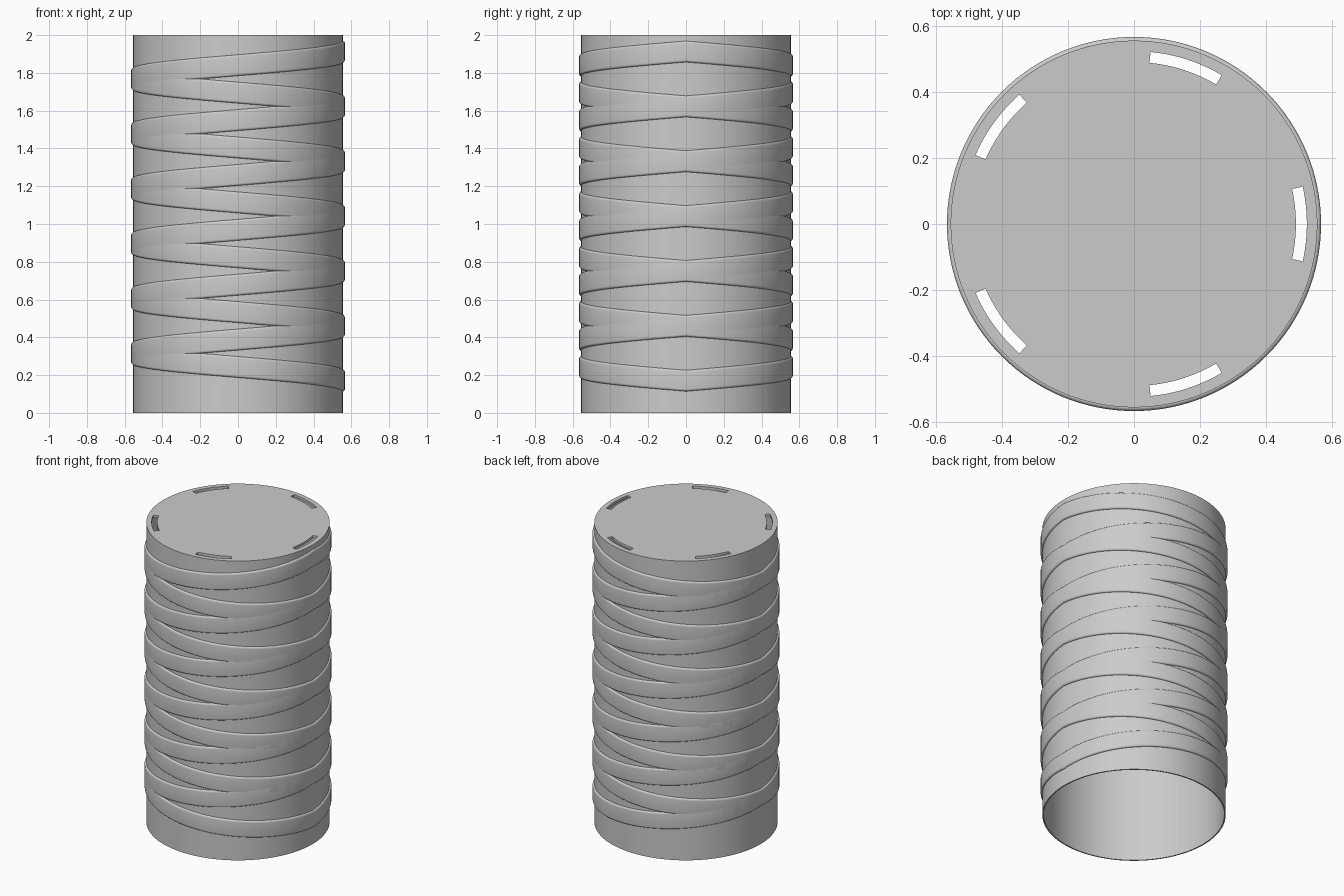
import bpy
import bmesh
from math import sin, cos, pi, radians

if "Cube" in bpy.data.objects:
    bpy.data.objects.remove(bpy.data.objects["Cube"])

SEGS = 128            # sides around the cylinder
R_BODY, R_INNER, R_RIDGE = 0.555, 0.547, 0.566
HEIGHT, CAP = 2.0, 0.016
PITCH, TURNS, Z_START = 0.2905, 6, 0.17

grey = bpy.data.materials.new("plain grey")
grey.use_nodes = True
colour = (0.6, 0.6, 0.6, 1)
grey.diffuse_color = colour
grey.node_tree.nodes["Principled BSDF"].inputs["Base Color"].default_value = colour


def make_object(name, bm):
    bmesh.ops.recalc_face_normals(bm, faces=bm.faces[:])
    mesh = bpy.data.meshes.new(name)
    bm.to_mesh(mesh)
    bm.free()
    obj = bpy.data.objects.new(name, mesh)
    bpy.context.collection.objects.link(obj)
    mesh.materials.append(grey)
    return obj


def activate(obj):
    bpy.ops.object.select_all(action="DESELECT")
    obj.select_set(True)
    bpy.context.view_layer.objects.active = obj


def prism(bm, outline, z0, z1):
    """Extrude a flat outline from z0 to z1."""
    low = [bm.verts.new((x, y, z0)) for x, y in outline]
    high = [bm.verts.new((x, y, z1)) for x, y in outline]
    bm.faces.new(low[::-1])
    bm.faces.new(high)
    n = len(outline)
    for i in range(n):
        j = (i + 1) % n
        bm.faces.new((low[i], low[j], high[j], high[i]))


def arc(radius, start, end, steps):
    angles = [start + (end - start) * i / steps for i in range(steps + 1)]
    return [(radius * cos(a), radius * sin(a)) for a in angles]


def cut(target, cutter):
    mod = target.modifiers.new("cut", "BOOLEAN")
    mod.operation = "DIFFERENCE"
    mod.solver = "EXACT"
    mod.object = cutter
    cutter.hide_render = True
    activate(target)
    bpy.ops.object.modifier_apply(modifier=mod.name)
    bpy.data.objects.remove(cutter)


def smooth(obj):
    activate(obj)
    bpy.ops.object.shade_smooth_by_angle(angle=radians(35))


# Sleeve: thin wall, closed top, open bottom
bm = bmesh.new()
prism(bm, arc(R_BODY, 0, 2 * pi, SEGS)[:-1], 0, HEIGHT)
sleeve = make_object("sleeve", bm)

bm = bmesh.new()
prism(bm, arc(R_INNER, 0, 2 * pi, SEGS)[:-1], -0.1, HEIGHT - CAP)
cut(sleeve, make_object("hollow_cutter", bm))

# Five curved slots through the top
bm = bmesh.new()
half = radians(12.5)
for k in range(5):
    mid = k * 2 * pi / 5
    outline = arc(0.523, mid - half, mid + half, 12) + arc(0.49, mid + half, mid - half, 12)
    prism(bm, outline, HEIGHT - 0.1, HEIGHT + 0.1)
cut(sleeve, make_object("slot_cutter", bm))
smooth(sleeve)

# Spiral ridge: rounded section swept up the wall
shoulder = [(R_BODY + (R_RIDGE - R_BODY) * sin(t), 0.043 + 0.013 * cos(t))
            for t in (i * pi / 10 for i in range(6))]
section = [(R_BODY - 0.004, 0.056)] + shoulder
section += [(r, -z) for r, z in reversed(section)]

bm = bmesh.new()
rings = []
for i in range(TURNS * SEGS + 1):
    a = 2 * pi * i / SEGS
    lift = Z_START + PITCH * i / SEGS
    rings.append([bm.verts.new((r * cos(a), r * sin(a), lift + z)) for r, z in section])
for p, q in zip(rings, rings[1:]):
    for i in range(len(section)):
        j = (i + 1) % len(section)
        bm.faces.new((p[i], p[j], q[j], q[i]))
bm.faces.new(rings[0])
bm.faces.new(rings[-1])
ridge = make_object("spiral_ridges", bm)

# Second spiral winds the opposite way
mirror = ridge.modifiers.new("opposite spiral", "MIRROR")
mirror.use_axis = (False, True, False)
mirror.use_mirror_merge = False
activate(ridge)
bpy.ops.object.modifier_apply(modifier=mirror.name)
smooth(ridge)
